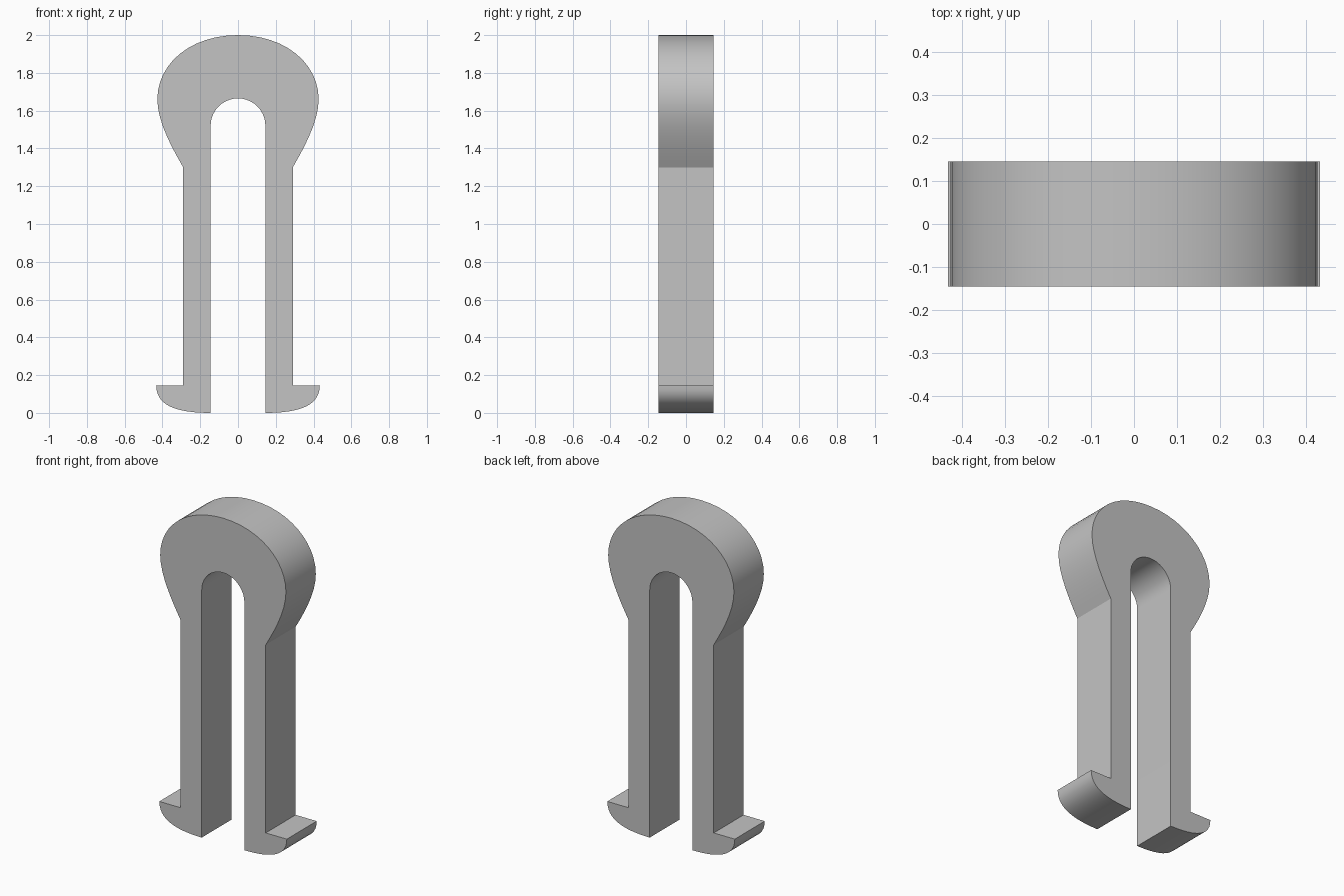
import bpy
import bmesh
import math
from mathutils import Vector
from mathutils.geometry import interpolate_bezier

cube = bpy.data.objects.get("Cube")
if cube:
    bpy.data.objects.remove(cube, do_unlink=True)

HALF_DEPTH = 0.145
SLOT = 0.145          # half width of the slot, also the arch radius
ARCH_Z = 1.52


def curve(start, handle_a, handle_b, end, count):
    pts = interpolate_bezier(*(Vector((x, 0, z)) for x, z in (start, handle_a, handle_b, end)), count)
    return [(p.x, p.z) for p in pts]


# Right half of the outline, from the top of the head round to the arch crown
half = curve((0, 2), (0.25, 2), (0.427, 1.85), (0.427, 1.66), 13)
half += curve((0.427, 1.66), (0.427, 1.55), (0.36, 1.42), (0.29, 1.30), 8)[1:]
# Leg and hooked foot
half += [(0.29, 0.145)]
half += curve((0.433, 0.145), (0.433, 0.04), (0.33, 0), (SLOT, 0), 13)
# Inside of the slot and its round arch
steps = 10
half += [(SLOT * math.cos(a), ARCH_Z + SLOT * math.sin(a))
         for a in (i * math.pi / 2 / steps for i in range(steps))]
half += [(0, ARCH_Z + SLOT)]

# Mirror the half into one closed outline
outline = half + [(-x, z) for x, z in reversed(half[1:-1])]

# The crown points join both halves: the head is one solid sheet above the arch
bm = bmesh.new()
front = [bm.verts.new((x, -HALF_DEPTH, z)) for x, z in outline]
face = bm.faces.new(front)
result = bmesh.ops.extrude_face_region(bm, geom=[face])
moved = [v for v in result["geom"] if isinstance(v, bmesh.types.BMVert)]
bmesh.ops.translate(bm, verts=moved, vec=(0, 2 * HALF_DEPTH, 0))

# Split the two flat sides down the middle, between head top and arch crown
for y in (-HALF_DEPTH, HALF_DEPTH):
    mid = sorted((v for v in bm.verts if abs(v.co.x) < 1e-5 and abs(v.co.y - y) < 1e-5),
                 key=lambda v: v.co.z)
    bmesh.ops.connect_verts(bm, verts=[mid[0], mid[-1]])
bmesh.ops.recalc_face_normals(bm, faces=bm.faces)

mesh = bpy.data.meshes.new("clip_pin")
bm.to_mesh(mesh)
bm.free()
clip = bpy.data.objects.new("clip_pin", mesh)
bpy.context.collection.objects.link(clip)

# Plain grey
grey = bpy.data.materials.new("plain_grey")
grey.use_nodes = True
colour = (0.55, 0.55, 0.55, 1)
grey.diffuse_color = colour
grey.node_tree.nodes["Principled BSDF"].inputs["Base Color"].default_value = colour
mesh.materials.append(grey)

# Smooth curved walls, sharp corners
bpy.ops.object.select_all(action="DESELECT")
clip.select_set(True)
bpy.context.view_layer.objects.active = clip
bpy.ops.object.shade_smooth_by_angle(angle=math.radians(25))
